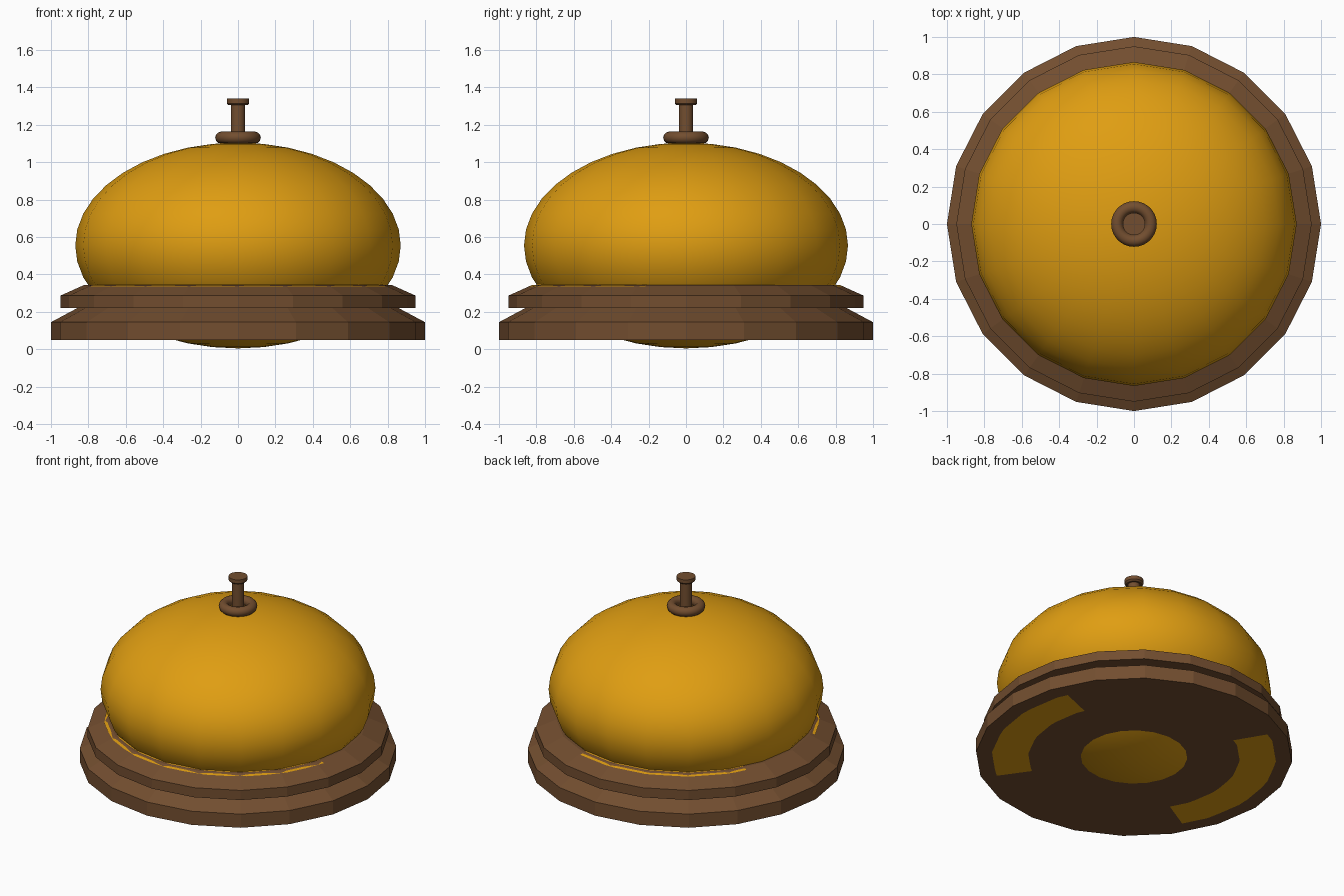
import bpy
import math

cube = bpy.data.objects.get("Cube")
if cube:
    bpy.data.objects.remove(cube, do_unlink=True)

SIDES = 20


def make_material(name, colour):
    mat = bpy.data.materials.new(name)
    mat.use_nodes = True
    mat.diffuse_color = colour
    mat.node_tree.nodes["Principled BSDF"].inputs["Base Color"].default_value = colour
    return mat


gold = make_material("gold", (0.74, 0.34, 0.006, 1))
brown = make_material("brown", (0.17, 0.076, 0.029, 1))


def add_object(name, verts, faces, mat):
    mesh = bpy.data.meshes.new(name)
    mesh.from_pydata(verts, [], faces)
    mesh.materials.append(mat)
    obj = bpy.data.objects.new(name, mesh)
    bpy.context.collection.objects.link(obj)
    return obj


def lathe(name, profile, mat, sides=SIDES):
    """Spin a profile of (radius, height), bottom to top, and cap both ends."""
    verts = [(r * math.cos(math.tau * i / sides), r * math.sin(math.tau * i / sides), z)
             for r, z in profile for i in range(sides)]
    faces = [(k * sides + i, k * sides + (i + 1) % sides,
              (k + 1) * sides + (i + 1) % sides, (k + 1) * sides + i)
             for k in range(len(profile) - 1) for i in range(sides)]
    last = (len(profile) - 1) * sides
    faces += [tuple(reversed(range(sides))), tuple(range(last, last + sides))]
    return add_object(name, verts, faces, mat)


def arc_plate(name, inner, outer, start, end, flip=False):
    """Thin gold band between two (radius, height) rims over a range of degrees."""
    steps = 16
    verts = []
    for i in range(steps + 1):
        a = math.radians(start + (end - start) * i / steps)
        # follow the flat sides of the base
        half = math.pi / SIDES
        fit = math.cos(half) / math.cos(a % (2 * half) - half)
        verts += [(r * fit * math.cos(a), r * fit * math.sin(a), z) for r, z in (inner, outer)]
    faces = [(2 * i, 2 * i + 1, 2 * i + 3, 2 * i + 2) for i in range(steps)]
    if flip:
        faces = [f[::-1] for f in faces]
    return add_object(name, verts, faces, gold)


def smooth(obj, degrees=40):
    bpy.ops.object.select_all(action="DESELECT")
    obj.select_set(True)
    bpy.context.view_layer.objects.active = obj
    bpy.ops.object.shade_smooth_by_angle(angle=math.radians(degrees))


# Stepped base, two bevelled tiers
lathe("lower_base_tier", [(1, 0.05), (1, 0.145), (0.86, 0.22)], brown)
lathe("upper_base_tier", [(0.95, 0.22), (0.95, 0.287), (0.82, 0.345)], brown)

# Bell body
bpy.ops.mesh.primitive_uv_sphere_add(segments=SIDES, ring_count=20, location=(0, 0, 0.555))
bell = bpy.context.object
bell.name = "bell"
bell.scale = (0.87, 0.866, 0.55)
bell.data.materials.append(gold)
smooth(bell, 60)

# Gold trim showing on the shoulder and the underside of the base
for n, (start, end) in enumerate([(73, 152), (200, 345)]):
    arc_plate(f"shoulder_trim_{n + 1}", (0.79, 0.349), (0.85, 0.336), start, end)
for n, (start, end) in enumerate([(121, 210), (305, 382)]):
    arc_plate(f"underside_trim_{n + 1}", (0.67, 0.047), (0.90, 0.047), start, end, flip=True)

# Collar, plunger stem and button
bpy.ops.mesh.primitive_torus_add(major_radius=0.09, minor_radius=0.032, major_segments=32,
                                 minor_segments=12, location=(0, 0, 1.132))
collar = bpy.context.object
collar.name = "collar"
collar.data.materials.append(brown)
smooth(collar, 60)
smooth(lathe("plunger_stem", [(0.038, 1.08), (0.038, 1.315)], brown))
smooth(lathe("plunger_button", [(0.05, 1.305), (0.06, 1.315), (0.06, 1.34)], brown), 30)
